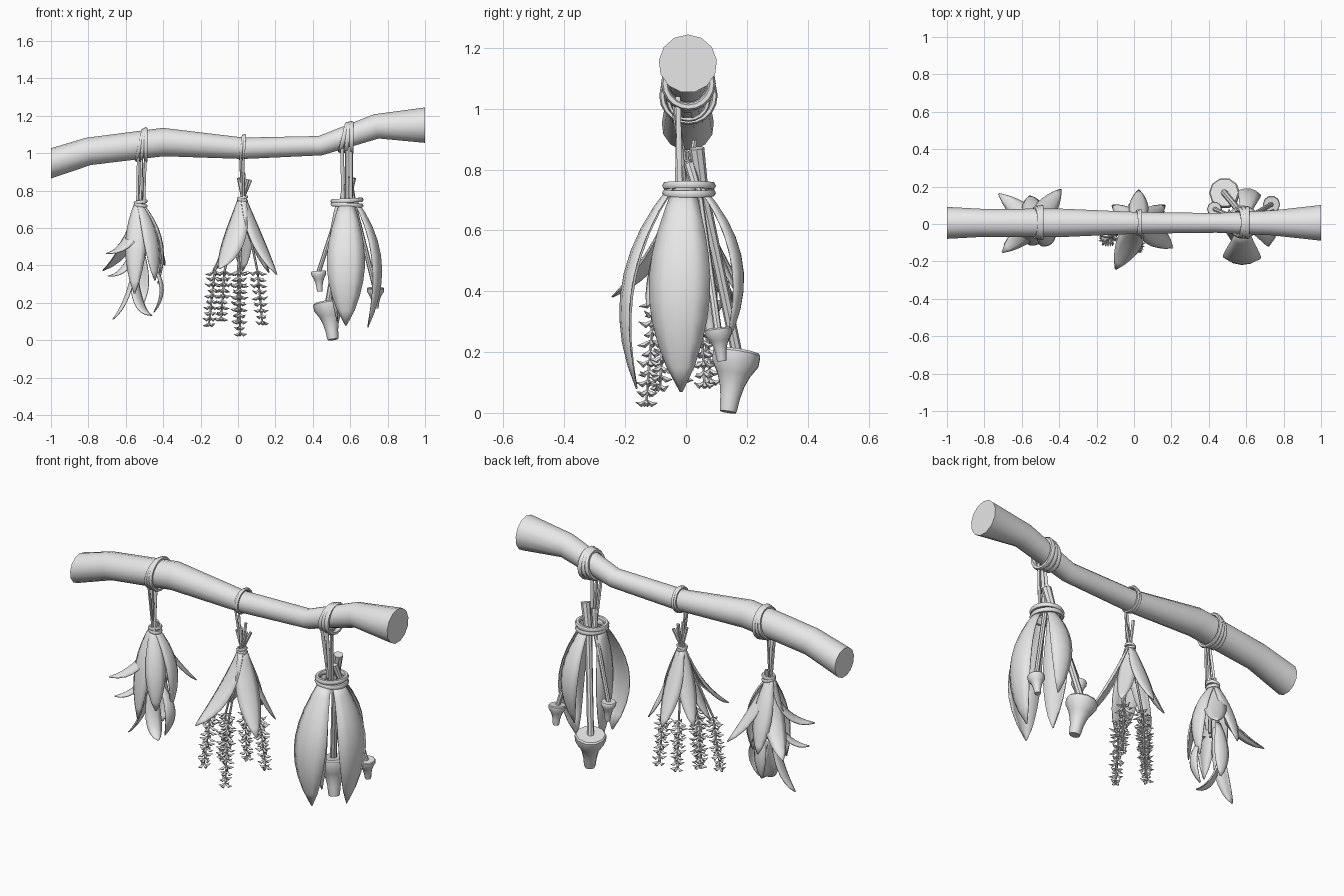
import bpy, bmesh, math, random
from mathutils import Vector

random.seed(4)
cube = bpy.data.objects.get("Cube")
if cube:
    bpy.data.objects.remove(cube)

grey = bpy.data.materials.new("plain_grey")
grey.use_nodes = True
colour = (0.8, 0.8, 0.8, 1)
grey.diffuse_color = colour
grey.node_tree.nodes["Principled BSDF"].inputs["Base Color"].default_value = colour

X, Y, Z = Vector((1, 0, 0)), Vector((0, 1, 0)), Vector((0, 0, 1))


def finish(name, bm, angle=40):
    mesh = bpy.data.meshes.new(name)
    bm.to_mesh(mesh)
    bm.free()
    mesh.materials.append(grey)
    obj = bpy.data.objects.new(name, mesh)
    bpy.context.collection.objects.link(obj)
    bpy.ops.object.select_all(action="DESELECT")
    obj.select_set(True)
    bpy.context.view_layer.objects.active = obj
    bpy.ops.object.shade_smooth_by_angle(angle=math.radians(angle))
    return obj


def sweep(bm, pts, radii, sides=6, closed=False, ref=Y):
    """Round tube along a path, one radius per point."""
    pts = [Vector(p) for p in pts]
    n = len(pts)
    if not isinstance(radii, (list, tuple)):
        radii = [radii] * n
    rings = []
    for i, p in enumerate(pts):
        a = pts[(i - 1) % n] if closed else pts[max(i - 1, 0)]
        b = pts[(i + 1) % n] if closed else pts[min(i + 1, n - 1)]
        t = (b - a).normalized()
        u = t.cross(ref).normalized()
        v = t.cross(u)
        angles = [2 * math.pi * k / sides for k in range(sides)]
        rings.append([bm.verts.new(p + (u * math.cos(q) + v * math.sin(q)) * radii[i])
                      for q in angles])
    for i in range(n if closed else n - 1):
        r, s = rings[i], rings[(i + 1) % n]
        for k in range(sides):
            m = (k + 1) % sides
            bm.faces.new((r[k], r[m], s[m], s[k]))
    if not closed:
        bm.faces.new(rings[0][::-1])
        bm.faces.new(rings[-1])


def loop(bm, centre, axis, radius, wire, tilt=0.0, segments=20):
    """Closed cord ring around the X or Z axis, tilted along it."""
    u = Y
    v = Z if axis == X else X
    pts = []
    for k in range(segments):
        q = 2 * math.pi * k / segments
        pts.append(Vector(centre) + (u * math.cos(q) + v * math.sin(q)) * radius
                   + axis * tilt * math.sin(q))
    sweep(bm, pts, wire, 6, True, axis)


def leaf(bm, centre, azimuth, base, ctrl, tip, width, fold=0.35, steps=9):
    """Cupped leaf following a curve given as (radius, height) points."""
    q = math.radians(azimuth)
    d = Vector((math.cos(q), math.sin(q), 0))
    side = Z.cross(d)
    rows = []
    for i in range(steps + 1):
        t = i / steps
        a, b, c = (1 - t) ** 2, 2 * t * (1 - t), t * t
        r, z = (a * base[k] + b * ctrl[k] + c * tip[k] for k in (0, 1))
        dr, dz = ((1 - t) * (ctrl[k] - base[k]) + t * (tip[k] - ctrl[k]) for k in (0, 1))
        normal = (Z * dr - d * dz).normalized()
        half = 0.002
        if i < steps:
            half = width / 2 * math.sin(math.pi * (0.08 + 0.92 * t ** 1.12)) ** 0.75
        mid = Vector((centre[0], centre[1], 0)) + d * r + Z * z
        rows.append([bm.verts.new(mid + side * half * s - normal * fold * half * s * s)
                     for s in (-1, -0.5, 0, 0.5, 1)])
    for r, s in zip(rows, rows[1:]):
        for k in range(4):
            bm.faces.new((r[k], r[k + 1], s[k + 1], s[k]))


def leaves(name, centre, specs):
    bm = bmesh.new()
    for spec in specs:
        leaf(bm, centre, *spec)
    obj = finish(name, bm, 30)
    mod = obj.modifiers.new("thickness", "SOLIDIFY")
    mod.thickness = 0.005


# Branch
branch_path = [(-1, 0.944, 0.086), (-0.8, 1.008, 0.075), (-0.4, 1.058, 0.077),
               (0.03, 1.025, 0.058), (0.44, 1.039, 0.053), (0.74, 1.142, 0.067), (1, 1.148, 0.096)]
bm = bmesh.new()
sweep(bm, [(x, 0.006, z) for x, z, r in branch_path], [r for x, z, r in branch_path], 13)
for v in bm.verts:
    if abs(v.co.x) > 0.95:
        v.co.x = math.copysign(1, v.co.x)
finish("branch", bm)


# Cords: loops on the branch, hanging strings and binding rings
def cords(name, x, z, radius, tie, ring, wire, tilt, count):
    bm = bmesh.new()
    for k in range(count):
        shift = (k - (count - 1) / 2) * wire * 1.6
        loop(bm, (x + shift, 0.008, z), X, radius + 0.003 * k, wire, tilt * (1 - 0.5 * k))
        top = (x + shift * 1.2 - 0.005, -0.042 + 0.008 * k, z - radius * 0.6)
        sweep(bm, [top, (tie[0] + shift, tie[1] - 0.015 * k, tie[2])], wire * 0.75)
    for k in (-1, 1):
        loop(bm, (tie[0], tie[1], tie[2] + k * wire * 0.9), Z, ring, wire, 0.004 * k)
    finish(name, bm, 60)


cords("left_cord", -0.509, 1.043, 0.080, (-0.52, 0, 0.73), 0.028, 0.010, 0.018, 3)
cords("middle_cord", 0.026, 1.03, 0.062, (0.025, 0, 0.755), 0.022, 0.008, 0.008, 2)
cords("right_cord", 0.586, 1.083, 0.071, (0.583, 0.01, 0.735), 0.076, 0.013, 0.018, 3)

# Left bundle: curled leaves of mixed lengths
A = (-0.53, 0.0)
base = (0.008, 0.74)
leaves("left_bundle_leaves", A, [
    (258, base, (0.13, 0.55), (0.11, 0.25), 0.11),
    (140, base, (0.05, 0.50), (0.25, 0.37), 0.11),
    (221, base, (0.04, 0.50), (0.23, 0.46), 0.11),
    (53, base, (0.09, 0.56), (0.23, 0.40), 0.11),
    (310, base, (0.16, 0.54), (0.13, 0.32), 0.10),
    (5, base, (0.19, 0.54), (0.10, 0.30), 0.10),
    (100, base, (0.13, 0.55), (0.15, 0.36), 0.10)])
leaves("left_bundle_lower_leaves", A, [
    (190, (0.01, 0.5), (0.05, 0.22), (0.14, 0.11), 0.08),
    (320, (-0.03, 0.42), (-0.02, 0.16), (0.09, 0.13), 0.08),
    (350, (0.06, 0.42), (0.19, 0.28), (0.08, 0.15), 0.07),
    (215, (0.04, 0.5), (0.08, 0.36), (0.20, 0.34), 0.07),
    (80, (0.04, 0.5), (0.12, 0.3), (0.06, 0.18), 0.08)])
bm = bmesh.new()
for k in range(4):
    q = k * math.pi / 2
    sweep(bm, [(A[0] + 0.01 + 0.015 * math.cos(q), 0.015 * math.sin(q), 0.77),
               (A[0] + 0.03 * math.cos(q), 0.03 * math.sin(q), 0.45)], 0.009)
finish("left_bundle_stems", bm)

# Middle bundle: flared leaves and crossed stem ends
B = (0.025, 0.0)
base = (0.01, 0.76)
leaves("middle_bundle_leaves", B, [
    (243, base, (0.10, 0.52), (0.27, 0.38), 0.13),
    (325, base, (0.10, 0.55), (0.22, 0.35), 0.12),
    (90, base, (0.10, 0.55), (0.18, 0.37), 0.10),
    (35, base, (0.08, 0.55), (0.17, 0.36), 0.09),
    (145, base, (0.08, 0.55), (0.17, 0.38), 0.09),
    (190, base, (0.07, 0.55), (0.16, 0.37), 0.09)])

# Middle bundle: flower spikes with whorls of small pointed petals
bm = bmesh.new()
spikes = [(-0.155, -0.085, 0.08), (-0.09, -0.01, 0.11), (0.012, -0.13, 0.03),
          (0.0, 0.08, 0.10), (0.13, 0.06, 0.09)]
for x, y, low in spikes:
    start = Vector((B[0], 0, 0.75))
    knee, end = Vector((x * 0.8, y * 0.8, 0.37)), Vector((x, y, low + 0.01))
    upper = start + (start - knee) * 0.28
    upper.z = 0.84 + random.uniform(0, 0.07)
    sweep(bm, [upper, start, knee, end], [0.009, 0.007, 0.006, 0.005])
    whorls = int((knee.z - low) / 0.032)
    for w in range(whorls + 1):
        p = knee.lerp(end, w / whorls)
        size = 0.052 - 0.016 * w / whorls
        for k in range(4):
            q = math.pi * k / 2 + w * 0.8 + random.uniform(-0.3, 0.3)
            d = Vector((math.cos(q), math.sin(q), 0))
            mid = p + d * size * 0.5 - Z * size * 0.35
            point = p + d * size - Z * random.uniform(0, 0.4) * size
            sweep(bm, [p, mid, point], [0.004, 0.009, 0.001], 4, ref=Z)
finish("middle_bundle_flower_spikes", bm, 30)

# Right bundle: long broad leaves
C = (0.583, 0.0)
base = (0.05, 0.745)
leaves("right_bundle_leaves", C, [
    (268, base, (0.31, 0.43), (0.16, 0.08), 0.20),
    (352, base, (0.285, 0.43), (0.11, 0.07), 0.20),
    (185, base, (0.14, 0.45), (0.05, 0.10), 0.17),
    (78, base, (0.28, 0.50), (0.13, 0.22), 0.12)])

# Right bundle: hanging funnel caps on stems
profile = [(0.0, 0.34), (0.05, 0.37), (0.25, 0.42), (0.45, 0.53), (0.62, 0.70),
           (0.80, 0.98), (0.96, 1.0), (1.0, 0.92)]


def funnel(name, low, top, radius, stem, neck, upper):
    bm = bmesh.new()
    low, top, neck = Vector(low), Vector(top), Vector(neck)
    sweep(bm, [low.lerp(top, t) for t, r in profile], [radius * r for t, r in profile], 10)
    sweep(bm, [top - Z * 0.01, top.lerp(neck, 0.5), neck, Vector(upper)],
          [stem, stem, stem * 1.1, stem * 1.4], 8)
    finish(name, bm)


funnel("large_funnel", (0.508, 0.138, 0.003), (0.482, 0.168, 0.203), 0.082, 0.018,
       (0.575, 0.055, 0.72), (0.607, 0.035, 0.87))
funnel("left_small_funnel", (0.437, 0.08, 0.26), (0.43, 0.08, 0.37), 0.04, 0.012,
       (0.55, 0.03, 0.72), (0.575, 0.0, 0.83))
funnel("right_small_funnel", (0.735, 0.118, 0.17), (0.735, 0.105, 0.28), 0.046, 0.013,
       (0.62, 0.04, 0.72), (0.60, 0.01, 0.82))
